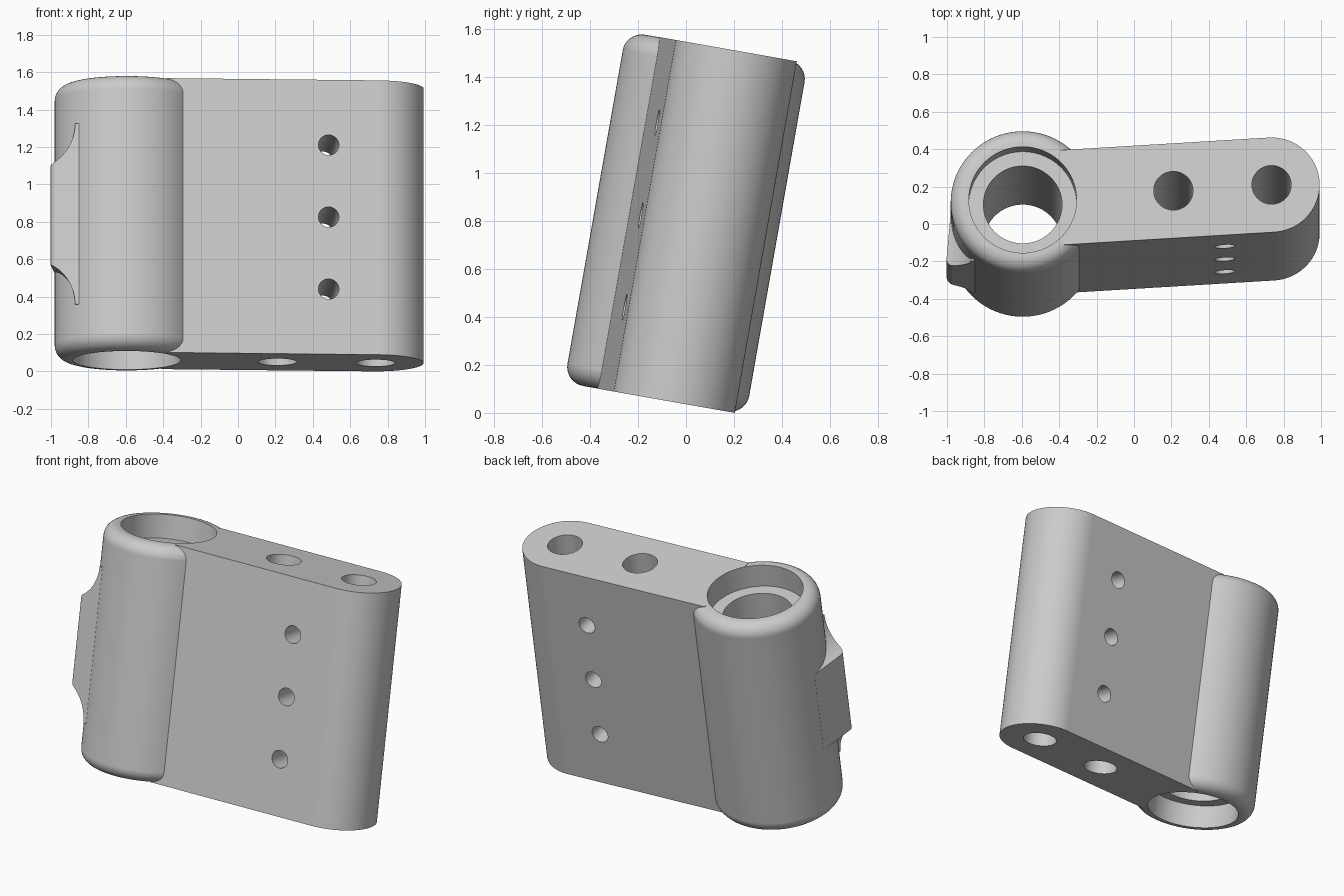
import bpy
import bmesh
from math import cos, sin, pi, radians
from mathutils import Matrix

cube = bpy.data.objects.get("Cube")
if cube:
    bpy.data.objects.remove(cube, do_unlink=True)

HALF = 0.744        # half the body length
BARREL_R = 0.385
PLATE_R = 0.257     # half the plate thickness
END = 1.333         # distance from barrel axis to plate end

metal = bpy.data.materials.new("grey_metal")
metal.use_nodes = True
metal.diffuse_color = (0.6, 0.6, 0.6, 1)
metal.node_tree.nodes["Principled BSDF"].inputs["Base Color"].default_value = (0.6, 0.6, 0.6, 1)


def arc(cx, cy, r, start, end, n):
    """Points along an arc, angles in degrees."""
    angles = [radians(start + (end - start) * i / n) for i in range(n + 1)]
    return [(cx + r * cos(a), cy + r * sin(a)) for a in angles]


def finish(name, bm, matrix):
    bmesh.ops.remove_doubles(bm, verts=bm.verts, dist=1e-5)
    bmesh.ops.recalc_face_normals(bm, faces=bm.faces)
    mesh = bpy.data.meshes.new(name)
    bm.to_mesh(mesh)
    bm.free()
    mesh.transform(matrix)
    mesh.materials.append(metal)
    obj = bpy.data.objects.new(name, mesh)
    bpy.context.collection.objects.link(obj)
    return obj


def prism(name, outline, half, matrix=Matrix()):
    """Extrude an xy outline between z = -half and z = half."""
    bm = bmesh.new()
    face = bm.faces.new([bm.verts.new((x, y, -half)) for x, y in outline])
    new = bmesh.ops.extrude_face_region(bm, geom=[face])["geom"]
    top = [v for v in new if isinstance(v, bmesh.types.BMVert)]
    bmesh.ops.translate(bm, verts=top, vec=(0, 0, 2 * half))
    return finish(name, bm, matrix)


def lathe(name, upper, matrix=Matrix(), steps=96):
    """Spin an (r, z) profile of the upper half, mirrored below."""
    profile = upper + [(r, -z) for r, z in reversed(upper)]
    bm = bmesh.new()
    verts = [bm.verts.new((r, 0, z)) for r, z in profile]
    edges = [bm.edges.new(pair) for pair in zip(verts, verts[1:])]
    bmesh.ops.spin(bm, geom=verts + edges, cent=(0, 0, 0), axis=(0, 0, 1),
                   angle=2 * pi, steps=steps, use_merge=True)
    return finish(name, bm, matrix)


def combine(target, tool, operation):
    mod = target.modifiers.new(operation.lower(), "BOOLEAN")
    mod.operation = operation
    mod.solver = "EXACT"
    mod.object = tool
    bpy.context.view_layer.objects.active = target
    bpy.ops.object.modifier_apply(modifier=mod.name)
    bpy.data.objects.remove(tool, do_unlink=True)


# Barrel with rounded rims
fillet = 0.08
rim = arc(BARREL_R - fillet, HALF - fillet, fillet, 90, 0, 8)
body = lathe("clamp_body", [(0, HALF)] + rim)

# Plate with a round far end, leaning slightly off the x axis
lean = Matrix.Rotation(radians(3.5), 4, "Z")
plate_outline = [(0.2, -PLATE_R)] + arc(END, 0, PLATE_R, -90, 90, 40) + [(0.2, PLATE_R)]
combine(body, prism("plate", plate_outline, HALF + 0.0006, lean), "UNION")

# Side lug: rounded pad trimmed by two concave flares
turn = Matrix.Rotation(radians(-5), 4, "Z")
pad = [(-0.1, -0.02), (-BARREL_R, -0.02)]
pad += arc(-BARREL_R + 0.04, -0.27, 0.04, 180, 270, 8) + [(-0.1, -0.31)]
lug = prism("lug", pad, 0.6, turn)
flare = arc(-0.497, 0.49, 0.247, 0, -63, 14)
trim = [(-0.05, 0.49)] + flare + [(x, -z) for x, z in reversed(flare)] + [(-0.05, -0.49)]
# keep the trim wider than the pad's outer face
mid = 1 + len(flare)
trim[mid:mid] = [(-0.42, 0.25), (-0.42, -0.25)]
combine(lug, prism("lug_trim", trim, 0.6, turn @ Matrix.Rotation(pi / 2, 4, "X")), "INTERSECT")
combine(body, lug, "UNION")

# Stepped bore, wider at both mouths
ledge = HALF - 0.15
combine(body, lathe("bore", [(0, 1), (0.288, 1), (0.288, ledge), (0.21, ledge)]), "DIFFERENCE")

# Two long holes through the plate
for s in (0.807, END):
    at = lean @ Matrix.Translation((s, 0, 0))
    combine(body, lathe("long_hole", [(0, 1), (0.105, 1)], at, 48), "DIFFERENCE")

# Three cross holes through the plate
for row in (-1, 0, 1):
    at = lean @ Matrix.Translation((1.066, 0, 0.391 * row)) @ Matrix.Rotation(pi / 2, 4, "X")
    combine(body, lathe("cross_hole", [(0, 0.5), (0.055, 0.5)], at, 32), "DIFFERENCE")

# Tilt the whole part back and stand it on the floor
body.data.transform(Matrix.Translation((-0.595, 0, 0.79))
                    @ Matrix.Rotation(radians(-10), 4, "X")
                    @ Matrix.Translation((0, 0, 0)))
low = min(v.co.z for v in body.data.vertices)
body.data.transform(Matrix.Translation((0, 0, -low)))

# Smooth shading with crisp edges
bpy.ops.object.select_all(action="DESELECT")
body.select_set(True)
bpy.context.view_layer.objects.active = body
bpy.ops.object.shade_smooth_by_angle(angle=radians(30))
weighted = body.modifiers.new("weighted_normals", "WEIGHTED_NORMAL")
weighted.keep_sharp = True
